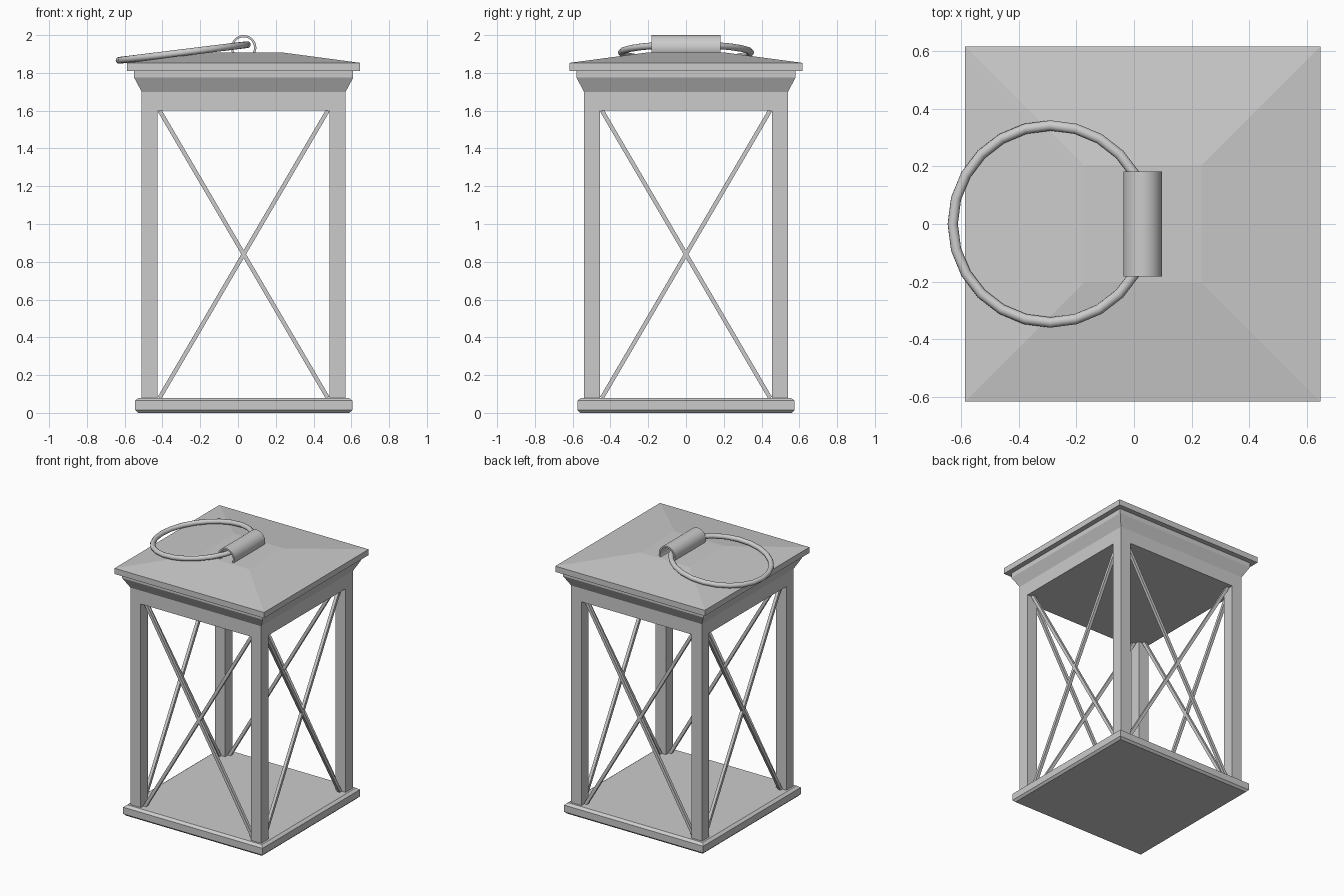
import bpy, bmesh, math
from mathutils import Vector, Matrix

if "Cube" in bpy.data.objects:
    bpy.data.objects.remove(bpy.data.objects["Cube"])

CX = 0.03            # lantern axis; the carrying ring hangs out to one side
POST_OUT, POST_IN = 0.54, 0.455
FLOOR, CEILING = 0.08, 1.6

metal = bpy.data.materials.new("light_grey_metal")
metal.use_nodes = True
grey = (0.6, 0.6, 0.6, 1)
metal.diffuse_color = grey
metal.node_tree.nodes["Principled BSDF"].inputs["Base Color"].default_value = grey


def finish(name, bm, smooth=False):
    bmesh.ops.recalc_face_normals(bm, faces=bm.faces)
    mesh = bpy.data.meshes.new(name)
    bm.to_mesh(mesh)
    bm.free()
    mesh.materials.append(metal)
    obj = bpy.data.objects.new(name, mesh)
    bpy.context.collection.objects.link(obj)
    if smooth:
        bpy.ops.object.select_all(action="DESELECT")
        obj.select_set(True)
        bpy.context.view_layer.objects.active = obj
        bpy.ops.object.shade_smooth_by_angle(angle=math.radians(40))
    return obj


def square_stack(name, profile):
    """Loft square rings given as (half width, height), capped at both ends."""
    bm = bmesh.new()
    rings = [[bm.verts.new((CX + sx * h, sy * h, z))
              for sx, sy in ((-1, -1), (1, -1), (1, 1), (-1, 1))]
             for h, z in profile]
    for a, b in zip(rings, rings[1:]):
        for i in range(4):
            j = (i + 1) % 4
            bm.faces.new((a[i], a[j], b[j], b[i]))
    bm.faces.new(rings[0][::-1])
    bm.faces.new(rings[-1])
    return finish(name, bm)


def box(name, size, matrix):
    bm = bmesh.new()
    bmesh.ops.create_cube(bm, size=1, matrix=matrix @ Matrix.Diagonal((*size, 1)))
    return finish(name, bm)


# Base plate, flared head and hipped roof
square_stack("base", [(0.56, 0), (0.575, 0.015), (0.575, 0.065), (0.555, FLOOR)])
square_stack("head", [(POST_OUT, CEILING), (POST_OUT, 1.7), (0.58, 1.775), (0.58, 1.815)])
square_stack("roof", [(0.617, 1.81), (0.617, 1.853), (0.205, 1.908)])

# Corner posts
width = POST_OUT - POST_IN
mid = (POST_OUT + POST_IN) / 2
for depth, sy in (("front", -1), ("back", 1)):
    for side, sx in (("right", -1), ("left", 1)):
        box(f"{depth}_{side}_post", (width, width, CEILING - FLOOR),
            Matrix.Translation((CX + sx * mid, sy * mid, (CEILING + FLOOR) / 2)))

# Crossed bars on each side
bar = 0.022
span = Vector((2 * (POST_IN - 0.01), 0, CEILING - FLOOR))
tilt = math.atan2(span.x, span.z)
for k, side in enumerate(("front", "left", "back", "right")):
    turn = Matrix.Translation((CX, 0, 0)) @ Matrix.Rotation(k * math.pi / 2, 4, "Z")
    for label, s in (("rising", 1), ("falling", -1)):
        place = (Matrix.Translation((0, -mid, (CEILING + FLOOR) / 2))
                 @ Matrix.Rotation(s * tilt, 4, "Y"))
        box(f"{side}_{label}_bar", (bar, bar, span.length), turn @ place)

# Hinge sleeve: curved shell along y, open where it meets the roof
bm = bmesh.new()
steps, half = 28, 0.182
angles = [math.radians(-30 + 240 * i / steps) for i in range(steps + 1)]
outline = [(0.067, a) for a in angles] + [(0.055, a) for a in reversed(angles)]
ends = [[bm.verts.new((CX + r * math.cos(a), y, 1.933 + r * math.sin(a)))
         for r, a in outline] for y in (-half, half)]
n = len(outline)
for i in range(n):
    j = (i + 1) % n
    bm.faces.new((ends[0][i], ends[0][j], ends[1][j], ends[1][i]))
for e in ends:
    for i in range(steps):
        bm.faces.new((e[i], e[i + 1], e[n - 2 - i], e[n - 1 - i]))
finish("hinge_sleeve", bm, smooth=True)

# Carrying ring, tilted down towards its free end
bm = bmesh.new()
major, minor, segs, sides = 0.342, 0.018, 24, 12
place = Matrix.Translation((-0.29, 0, 1.908)) @ Matrix.Rotation(math.radians(-7), 4, "Y")
loops = []
for i in range(segs):
    a = math.tau * i / segs
    loop = []
    for k in range(sides):
        b = math.tau * k / sides
        r = major + minor * math.cos(b)
        loop.append(bm.verts.new(place @ Vector(
            (r * math.cos(a), r * math.sin(a), minor * math.sin(b)))))
    loops.append(loop)
for i in range(segs):
    p, q = loops[i], loops[(i + 1) % segs]
    for k in range(sides):
        m = (k + 1) % sides
        bm.faces.new((p[k], q[k], q[m], p[m]))
finish("carrying_ring", bm, smooth=True)
